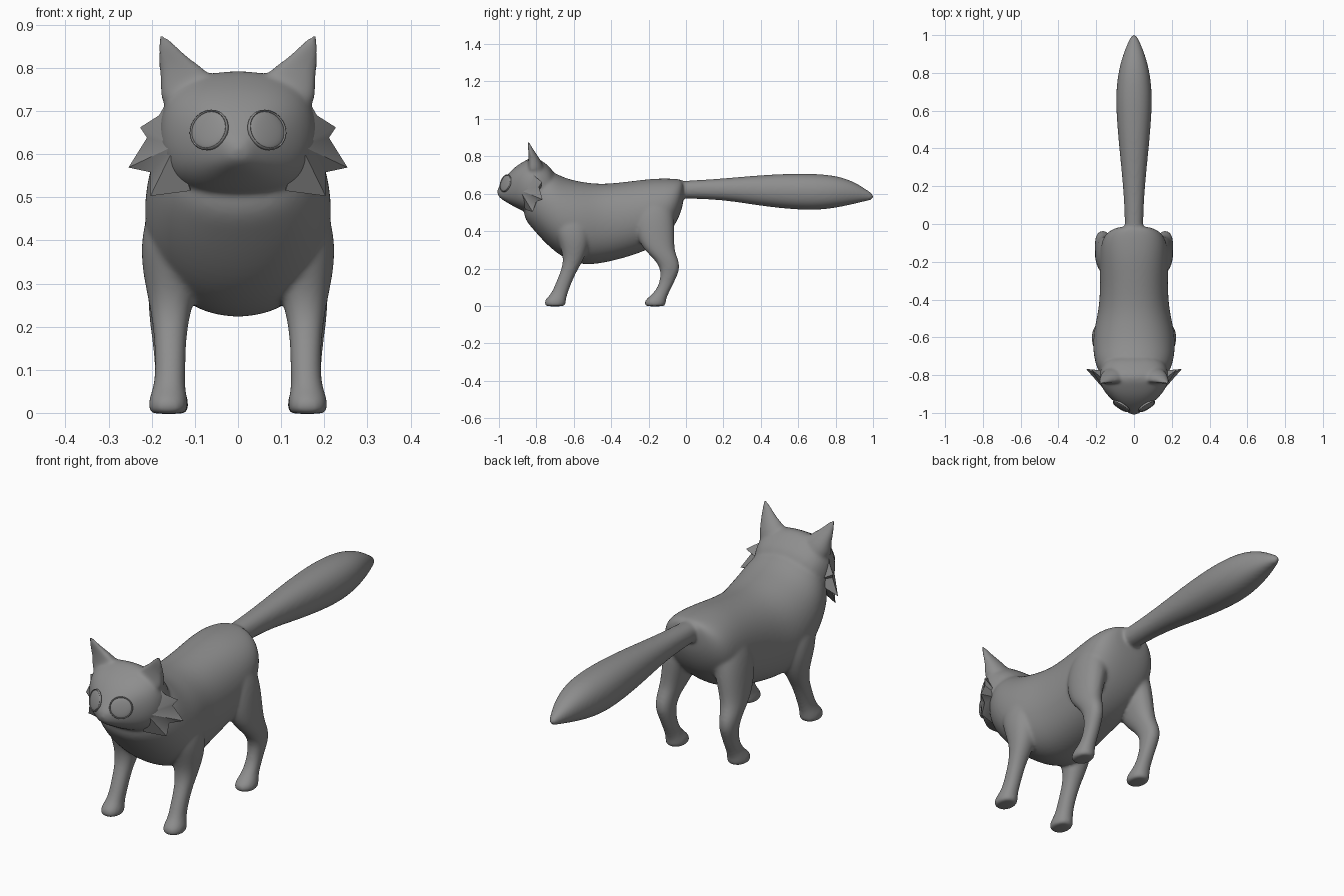
import bpy, bmesh, math
from mathutils import Vector

if "Cube" in bpy.data.objects:
    bpy.data.objects.remove(bpy.data.objects["Cube"])

fur = bpy.data.materials.new("dark_grey")
fur.diffuse_color = (.27, .27, .27, 1)
fur.use_nodes = True
fur.node_tree.nodes["Principled BSDF"].inputs["Base Color"].default_value = fur.diffuse_color


def bridge(bm, rings):
    # Skin a list of point rings and close both ends
    vs = [[bm.verts.new(p) for p in r] for r in rings]
    n = len(vs[0])
    for a, b in zip(vs, vs[1:]):
        for i in range(n):
            bm.faces.new((a[i], a[(i + 1) % n], b[(i + 1) % n], b[i]))
    bm.faces.new(vs[0])
    bm.faces.new(vs[-1])


def unit_ring(n=16, e=0.92):
    out = []
    for i in range(n):
        a = 2 * math.pi * i / n
        c, s = math.cos(a), math.sin(a)
        out.append((math.copysign(abs(c) ** e, c), math.copysign(abs(s) ** e, s)))
    return out


def loft_y(bm, secs, e=.92):
    # sections: y, low z, high z, half width
    bridge(bm, [[(w * c, y, (lo + hi) / 2 + (hi - lo) / 2 * s) for c, s in unit_ring(16, e)]
                for y, lo, hi, w in secs])


def loft_z(bm, secs, side, front=1.0):
    # sections: z, centre x, centre y, half x, half y
    bridge(bm, [[(side * (cx + rx * c), cy + ry * s * (front if s < 0 else 1), z)
                 for c, s in unit_ring()] for z, cx, cy, rx, ry in secs])


def make(name, bm, subsurf=0):
    bmesh.ops.recalc_face_normals(bm, faces=bm.faces[:])
    me = bpy.data.meshes.new(name)
    bm.to_mesh(me)
    bm.free()
    me.materials.append(fur)
    for p in me.polygons:
        p.use_smooth = True
    ob = bpy.data.objects.new(name, me)
    bpy.context.collection.objects.link(ob)
    if subsurf:
        m = ob.modifiers.new("round", 'SUBSURF')
        m.levels = m.render_levels = subsurf
    return ob


# Torso and tail
bm = bmesh.new()
loft_y(bm, [(-.87, .47, .58, .09), (-.82, .41, .70, .17), (-.75, .328, .745, .208),
            (-.66, .252, .69, .224), (-.56, .212, .667, .218), (-.45, .222, .653, .188),
            (-.30, .26, .67, .182), (-.18, .305, .685, .187), (-.09, .38, .685, .178),
            (-.035, .47, .68, .14), (-.01, .56, .672, .07)])
loft_y(bm, [(-.10, .575, .665, .05), (.0, .573, .67, .048), (.2, .567, .682, .058),
            (.4, .532, .702, .080), (.6, .511, .711, .097), (.72, .511, .707, .096),
            (.82, .526, .695, .082), (.91, .547, .66, .055), (.97, .562, .618, .028),
            (1.004, .568, .598, .012)])
# Head
loft_y(bm, [(-1.010, .592, .628, .018), (-.988, .570, .654, .045), (-.955, .550, .704, .09),
            (-.91, .523, .750, .143), (-.86, .500, .780, .178), (-.81, .492, .805, .188),
            (-.76, .50, .772, .180), (-.69, .53, .715, .14)], .78)
# Legs and ears, mirrored
front_leg = [(-.003, .162, -.70, .043, .053), (.006, .162, -.70, .046, .057),
             (.03, .162, -.70, .047, .059), (.055, .16, -.683, .038, .047),
             (.09, .157, -.667, .036, .043), (.15, .157, -.643, .037, .043),
             (.2, .157, -.62, .041, .045), (.26, .155, -.597, .053, .058),
             (.34, .153, -.597, .073, .085), (.42, .143, -.61, .083, .105),
             (.5, .118, -.61, .08, .10), (.58, .08, -.60, .06, .08)]
back_leg = [(-.003, .16, -.165, .043, .053), (.006, .16, -.165, .046, .057),
            (.03, .16, -.165, .047, .059), (.055, .16, -.143, .036, .045),
            (.1, .16, -.113, .033, .038), (.15, .162, -.095, .035, .043),
            (.2, .165, -.084, .039, .054), (.25, .165, -.105, .044, .065),
            (.3, .157, -.145, .053, .083), (.38, .143, -.165, .064, .105),
            (.46, .128, -.17, .073, .11), (.55, .105, -.17, .075, .10),
            (.63, .07, -.165, .05, .06)]
ear = [(.70, .105, -.825, .075, .07), (.75, .110, -.822, .071, .062),
       (.785, .122, -.825, .061, .045), (.815, .143, -.83, .042, .030),
       (.85, .165, -.84, .021, .016), (.884, .180, -.846, .006, .006)]
for s in (1, -1):
    loft_z(bm, front_leg, s)
    loft_z(bm, back_leg, s)
    loft_z(bm, ear, s, .4)
# Everything fused into one smooth skin
body = make("body", bm, 2)
m = body.modifiers.new("fuse", 'REMESH')
m.mode = 'VOXEL'
m.voxel_size = .007
m.use_smooth_shade = True
m = body.modifiers.new("soften", 'SMOOTH')
m.factor = .5
m.iterations = 14

# Pointed cheek fur, a thin wedge on each side
bm = bmesh.new()
edge = [(.160, -.83, .73), (.183, -.805, .69), (.227, -.77, .662), (.211, -.787, .638),
        (.254, -.767, .569), (.203, -.800, .558), (.203, -.82, .503), (.11, -.86, .515)]
for s in (1, -1):
    rim = [bm.verts.new((s * x, y, z)) for x, y, z in edge]
    for c in ((.146, -.890, .62), (.12, -.78, .60)):
        hub = bm.verts.new((s * c[0], c[1], c[2]))
        for i in range(len(rim)):
            bm.faces.new((hub, rim[i], rim[(i + 1) % len(rim)]))
cheeks = make("cheek_fur", bm)
bpy.context.view_layer.objects.active = cheeks
cheeks.select_set(True)
bpy.ops.object.shade_smooth_by_angle(angle=math.radians(50))


def finish(name, scale):
    ob = bpy.context.object
    ob.name = name
    ob.scale = scale
    ob.data.materials.append(fur)
    bpy.ops.object.shade_smooth()


# Eyes with thin lids, seated on the face surface
bpy.context.view_layer.update()
dg = bpy.context.evaluated_depsgraph_get()
for s, side in ((1, "left"), (-1, "right")):
    hit, loc, nrm, _ = body.ray_cast(Vector((s * .067, -2, .656)), Vector((0, 1, 0)), depsgraph=dg)
    rot = nrm.to_track_quat('Z', 'Y').to_euler()
    bpy.ops.mesh.primitive_uv_sphere_add(segments=24, ring_count=12, location=loc, rotation=rot)
    finish(side + "_eye", (.047, .045, .009))
    bpy.ops.mesh.primitive_torus_add(major_segments=32, minor_segments=8, major_radius=1,
                                     minor_radius=.06, location=loc, rotation=rot)
    finish(side + "_eyelid", (.048, .046, .09))

# Small nose
bpy.ops.mesh.primitive_uv_sphere_add(segments=20, ring_count=10, location=(0, -.984, .603))
finish("nose", (.024, .015, .014))
